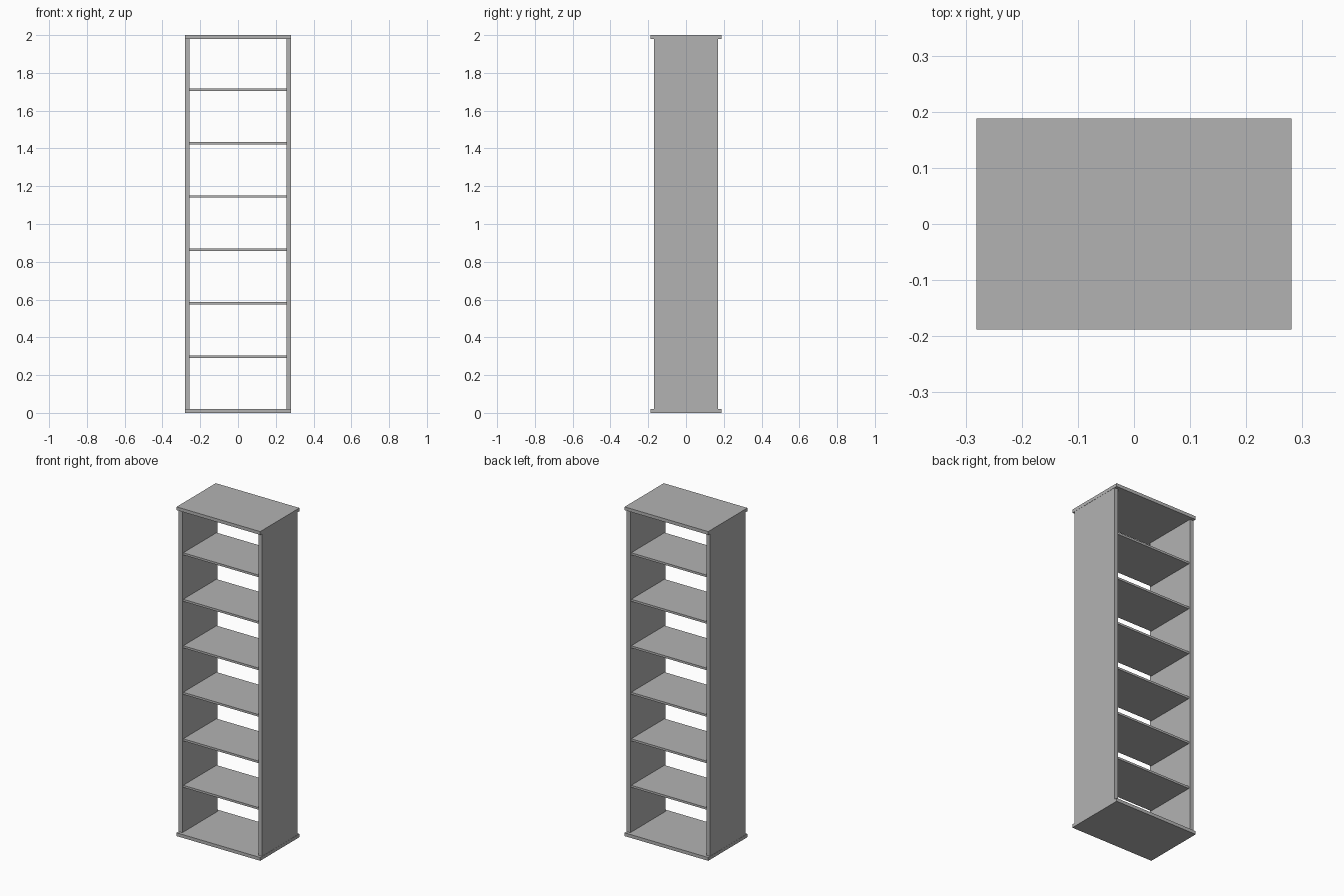
import bpy

if "Cube" in bpy.data.objects:
    bpy.data.objects.remove(bpy.data.objects["Cube"])

# One plain grey for the whole bookcase
grey = bpy.data.materials.new("plain grey")
grey.diffuse_color = (0.45, 0.45, 0.45, 1)
grey.use_nodes = True
grey.node_tree.nodes["Principled BSDF"].inputs["Base Color"].default_value = grey.diffuse_color

WIDTH, HEIGHT = 0.562, 2.0
SLAB_DEPTH, SLAB_THICK = 0.376, 0.02
PANEL_DEPTH, PANEL_THICK = 0.338, 0.024
SHELF_DEPTH, SHELF_THICK = 0.32, 0.013
SHELF_COUNT = 6


def board(name, size, location):
    bpy.ops.mesh.primitive_cube_add(size=1, location=location)
    obj = bpy.context.object
    obj.name = name
    obj.scale = size
    bpy.ops.object.transform_apply(location=False, rotation=False, scale=True)
    obj.data.materials.append(grey)
    return obj


# Base and top slabs, overhanging the side panels front and back
slab = (WIDTH, SLAB_DEPTH, SLAB_THICK)
board("base_slab", slab, (0, 0, SLAB_THICK / 2))
board("top_slab", slab, (0, 0, HEIGHT - SLAB_THICK / 2))

# Side panels between the slabs
for side, name in ((-1, "left_panel"), (1, "right_panel")):
    board(name, (PANEL_THICK, PANEL_DEPTH, HEIGHT - 2 * SLAB_THICK),
          (side * (WIDTH / 2 - 0.001 - PANEL_THICK / 2), 0, HEIGHT / 2))

# Evenly spaced open shelves
inner_width = WIDTH - 0.002 - 2 * PANEL_THICK
for i in range(SHELF_COUNT):
    board(f"shelf_{i + 1}", (inner_width, SHELF_DEPTH, SHELF_THICK),
          (0, 0, 0.298 + i * 0.2825))
